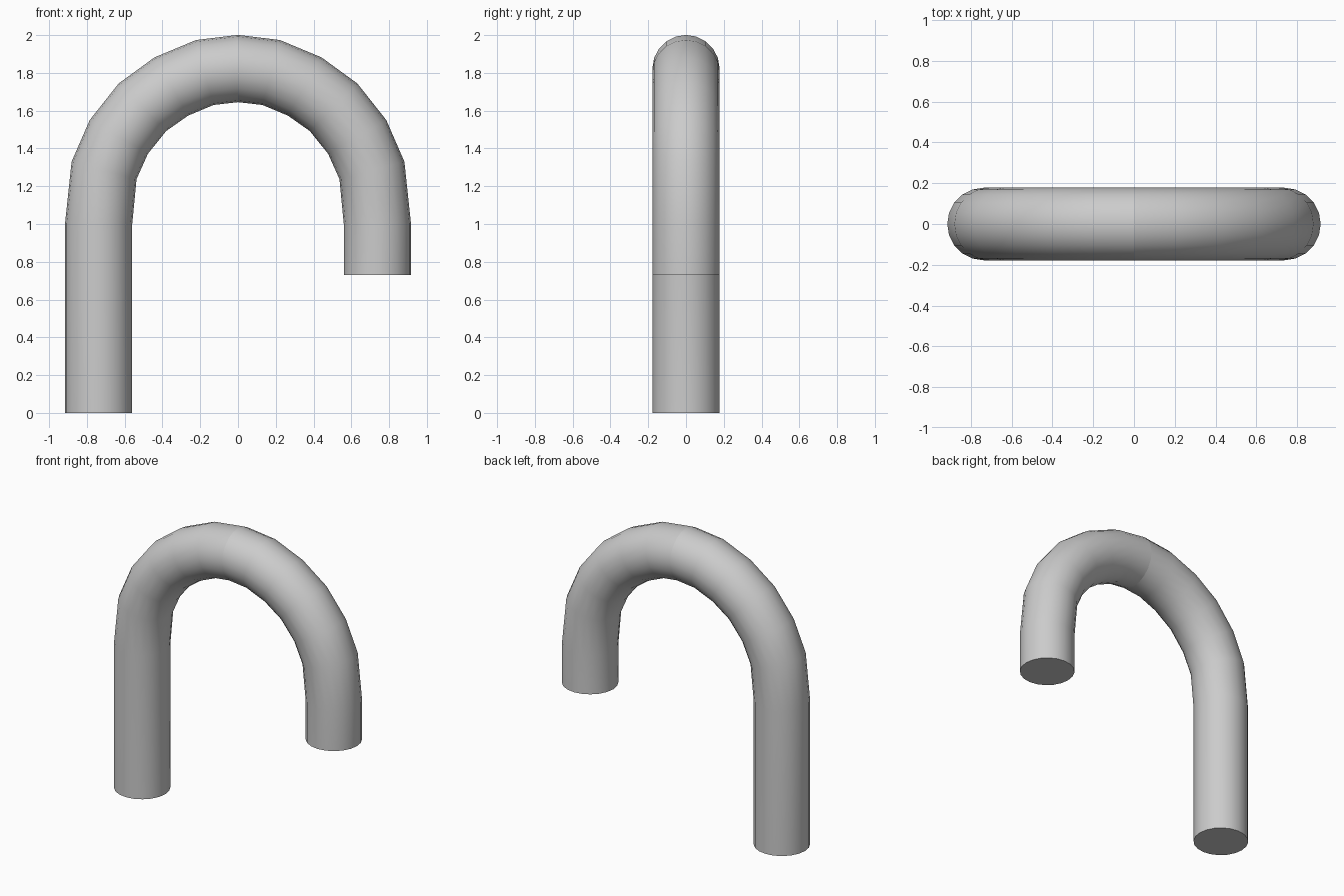
import bpy, bmesh
from math import sin, cos, radians, tau

if "Cube" in bpy.data.objects:
    bpy.data.objects.remove(bpy.data.objects["Cube"])

SIDES, R = 20, 0.178

# rings: (x, z, tilt in degrees of the outward direction from -x)
arch = [(-0.738, 1.0, 0), (-0.709, 1.284, 15), (-0.631, 1.461, 30),
        (-0.506, 1.618, 45), (-0.353, 1.728, 60), (-0.176, 1.802, 75)]
crown = (0, 1.823, 90)
rings = [(-0.738, 0, 0)] + arch + [crown]
rings += [(-x, z, 180 - a) for x, z, a in reversed(arch)] + [(0.738, 0.73, 180)]

bm = bmesh.new()


def ring(x, z, tilt):
    t = radians(tilt)
    pts = []
    for i in range(SIDES):
        a = tau * i / SIDES
        out = R * cos(a)
        pts.append(bm.verts.new((x - out * cos(t), R * sin(a), z + out * sin(t))))
    return pts


# bent tube with capped ends
loops = [ring(*r) for r in rings]
for lo, hi in zip(loops, loops[1:]):
    for i in range(SIDES):
        j = (i + 1) % SIDES
        bm.faces.new((lo[i], lo[j], hi[j], hi[i])).smooth = True
caps = [bm.faces.new(loops[0]), bm.faces.new(loops[-1])]
bmesh.ops.recalc_face_normals(bm, faces=bm.faces)

# crisp end rims and the shading seam at the crown
for f in caps:
    for e in f.edges:
        e.smooth = False
mid = loops[len(arch) + 1]
for i in range(SIDES):
    bm.edges.get((mid[i], mid[(i + 1) % SIDES])).smooth = False

mesh = bpy.data.meshes.new("hooked_tube")
bm.to_mesh(mesh)
bm.free()
obj = bpy.data.objects.new("hooked_tube", mesh)
bpy.context.collection.objects.link(obj)
